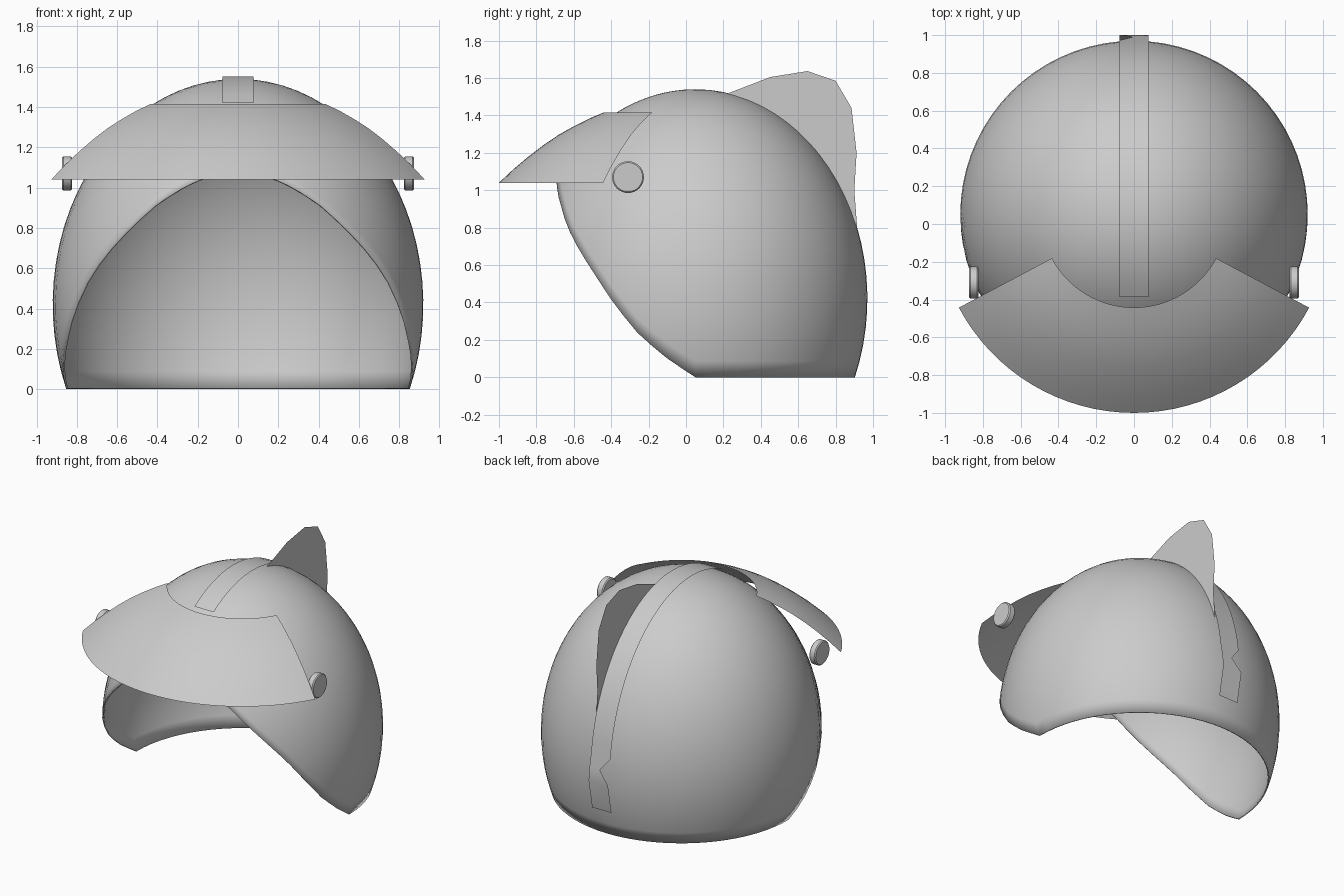
import bpy, bmesh
from math import sin, cos, pi, radians, asin, sqrt

if "Cube" in bpy.data.objects:
    bpy.data.objects.remove(bpy.data.objects["Cube"])

CY, CZ, R, H = 0.05, 0.42, 0.92, 1.12      # dome centre and radii


def make(name, verts, faces, smooth=True):
    mesh = bpy.data.meshes.new(name)
    mesh.from_pydata(verts, [], faces)
    bm = bmesh.new()
    bm.from_mesh(mesh)
    bmesh.ops.recalc_face_normals(bm, faces=bm.faces)
    bm.to_mesh(mesh)
    bm.free()
    obj = bpy.data.objects.new(name, mesh)
    bpy.context.collection.objects.link(obj)
    if smooth:
        bpy.context.view_layer.objects.active = obj
        obj.select_set(True)
        bpy.ops.object.shade_smooth_by_angle(angle=radians(35))
        obj.select_set(False)
    return obj


def grid_faces(rows, cols):
    return [(r * cols + c, r * cols + c + 1, (r + 1) * cols + c + 1, (r + 1) * cols + c)
            for r in range(rows - 1) for c in range(cols - 1)]


def interp(x, pts):
    for (x0, y0), (x1, y1) in zip(pts, pts[1:]):
        if x <= x1:
            return y0 + (y1 - y0) * (x - x0) / (x1 - x0)
    return pts[-1][1]


# Helmet shell: dome columns whose lower edge follows the face opening
opening = [(0, 1.09), (13, 1.05), (22, 0.99), (31, 0.9), (43, 0.73), (53, 0.57),
           (62, 0.39), (71, 0.22), (81, 0.09), (90, 0), (180, 0)]
COLS, ROWS = 72, 24
verts, faces = [], []
for c in range(COLS):
    deg = c * 360 / COLS
    low = asin((interp(min(deg, 360 - deg), opening) - CZ) / H)
    for r in range(ROWS):
        p = low + (pi / 2 - low) * r / ROWS
        a = radians(deg)
        verts.append((R * cos(p) * sin(a), CY - R * cos(p) * cos(a), CZ + H * sin(p)))
verts.append((0, CY, CZ + H))
for c in range(COLS):
    a, b = c * ROWS, (c + 1) % COLS * ROWS
    faces += [(a + r, b + r, b + r + 1, a + r + 1) for r in range(ROWS - 1)]
    faces.append((a + ROWS - 1, b + ROWS - 1, len(verts) - 1))
shell = make("helmet_shell", verts, faces)
thick = shell.modifiers.new("thickness", 'SOLIDIFY')
thick.thickness, thick.offset = 0.01, -1

# Raised visor: partial revolve of a curved profile
profile = [(0.492, 1.415), (0.57, 1.382), (0.65, 1.342), (0.73, 1.297), (0.81, 1.243),
           (0.89, 1.182), (0.97, 1.115), (1.05, 1.04)]
N = 33
verts = []
for r, z in profile:
    for i in range(N):
        a = radians(-62 + 124 * i / (N - 1))
        verts.append((r * sin(a), CY - r * cos(a), z))
make("visor", verts, grid_faces(len(profile), N))

# Visor pivot knobs
for side, label in ((1, "right"), (-1, "left")):
    bpy.ops.mesh.primitive_cylinder_add(vertices=32, radius=0.085, depth=0.05,
                                        location=(side * 0.848, -0.31, 1.07),
                                        rotation=(0, radians(90), 0))
    knob = bpy.context.object
    knob.name = "pivot_knob_" + label
    bev = knob.modifiers.new("bevel", 'BEVEL')
    bev.width, bev.segments = 0.007, 1
    bpy.ops.object.shade_smooth_by_angle(angle=radians(30))
    knob.select_set(False)

# Centre stripe over the crown, ending in a notched tail at the back
W = 0.077
path = []
start, end = radians(118), asin((0.58 - CZ) / H)
for i in range(25):
    p = start + (end - start) * i / 24
    path.append((CY + (R + 0.012) * cos(p), CZ + (H + 0.012) * sin(p), -W))
path += [(0.99, 0.49, -0.005), (1.0, 0.40, -W), (0.96, 0.19, -W)]
verts = [v for y, z, left in path for v in ((left, y, z), (W, y, z))]
make("centre_stripe", verts, grid_faces(len(path), 2))

# Flat fin standing beside the stripe
outer = [(0.23, 1.52), (0.45, 1.605), (0.65, 1.637), (0.80, 1.585), (0.885, 1.44),
         (0.912, 1.2), (0.9, 1.0), (0.915, 0.80)]
verts = []
for i, (y, z) in enumerate(outer):
    p = radians(79) + (radians(20) - radians(79)) * i / (len(outer) - 1)
    verts += [(W, y, z), (W, CY + (R - 0.004) * cos(p), CZ + (H - 0.004) * sin(p))]
make("fin", verts, grid_faces(len(outer), 2), smooth=False)
